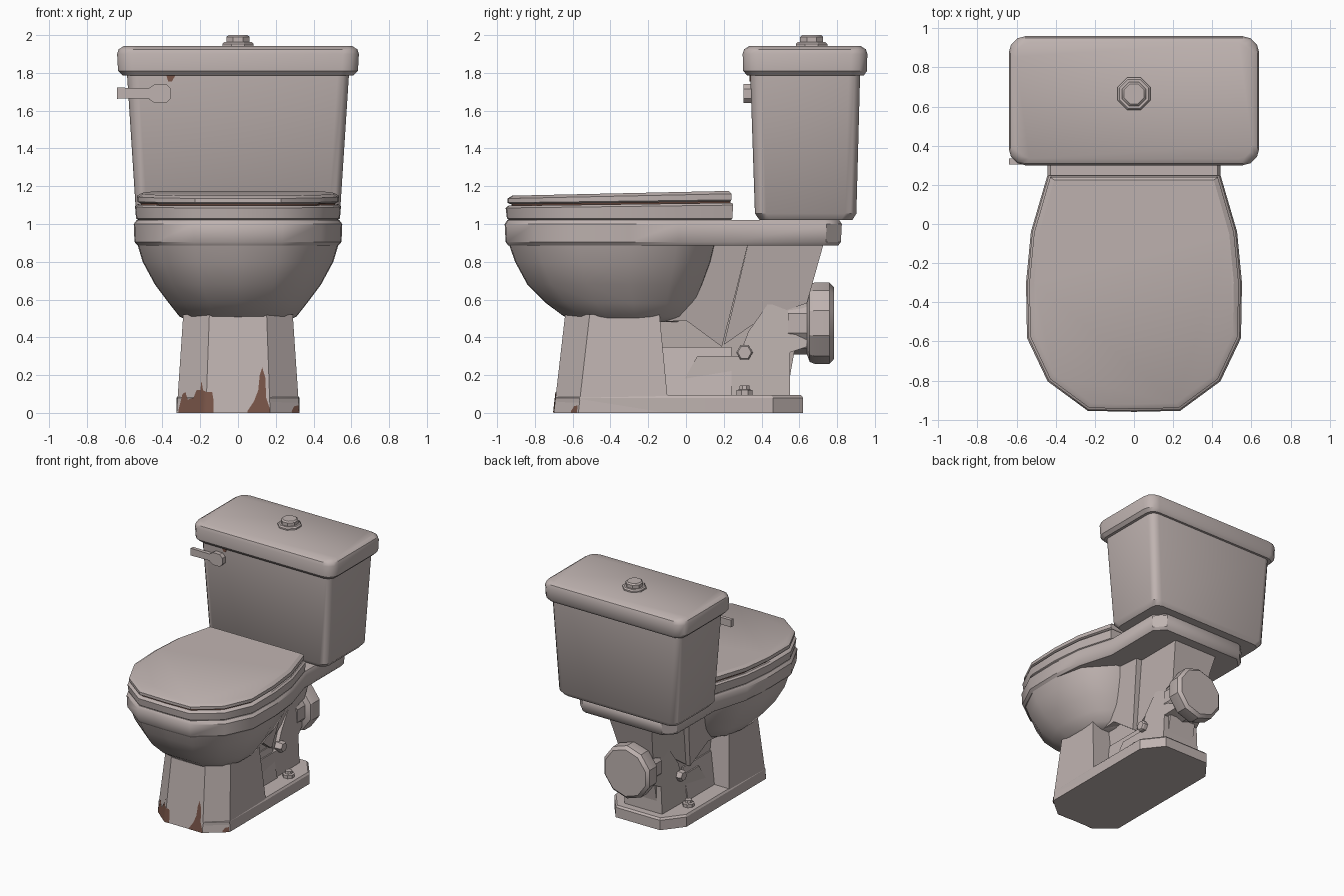
import bpy, bmesh, math
from mathutils import Matrix, Vector

if "Cube" in bpy.data.objects:
    bpy.data.objects.remove(bpy.data.objects["Cube"])


def material(name, rgb):
    m = bpy.data.materials.new(name)
    m.diffuse_color = (*rgb, 1)
    m.use_nodes = True
    m.node_tree.nodes["Principled BSDF"].inputs["Base Color"].default_value = m.diffuse_color
    return m


PORCELAIN = material("porcelain", (0.52, 0.45, 0.435))
RUST = material("rust_brown", (0.19, 0.09, 0.065))


def finish(name, bm, mat=PORCELAIN, angle=38):
    bmesh.ops.recalc_face_normals(bm, faces=bm.faces)
    me = bpy.data.meshes.new(name)
    bm.to_mesh(me)
    bm.free()
    me.materials.append(mat)
    ob = bpy.data.objects.new(name, me)
    bpy.context.collection.objects.link(ob)
    bpy.ops.object.select_all(action='DESELECT')
    ob.select_set(True)
    bpy.context.view_layer.objects.active = ob
    bpy.ops.object.shade_smooth_by_angle(angle=math.radians(angle))
    return ob


def loft(name, rings, mat=PORCELAIN, angle=38):
    bm = bmesh.new()
    vs = [[bm.verts.new(p) for p in r] for r in rings]
    n = len(rings[0])
    for a, b in zip(vs, vs[1:]):
        for i in range(n):
            j = (i + 1) % n
            bm.faces.new((a[i], a[j], b[j], b[i]))
    bm.faces.new(vs[0])
    bm.faces.new(vs[-1])
    return finish(name, bm, mat, angle)


def mirrored(half):
    """Close a right-hand half outline by mirroring it over x = 0."""
    return half + [(-x, y) for x, y in reversed(half) if x > 0]


def fit(outline, z, hw, y0, y1, tilt=0.0):
    """Scale an outline to a half width and a y range at height z."""
    mx = max(p[0] for p in outline)
    a, b = min(p[1] for p in outline), max(p[1] for p in outline)
    out = []
    for x, y in outline:
        t = (y - a) / (b - a)
        out.append((x / mx * hw, y0 + t * (y1 - y0), z + tilt * t))
    return out


def round_rect(hx, y0, y1, r, z):
    pts = []
    for cx, cy, a0 in ((hx - r, y1 - r, 0), (-hx + r, y1 - r, 90),
                       (-hx + r, y0 + r, 180), (hx - r, y0 + r, 270)):
        for k in range(4):
            a = math.radians(a0 + 30 * k)
            pts.append((cx + r * math.cos(a), cy + r * math.sin(a), z))
    return pts


def slab(name, prof):
    """Side profile of (y, z, half width) spanned across x."""
    return loft(name, [[(s * h, y, z) for y, z, h in prof] for s in (-1, 1)], angle=30)


def turned(name, centre, axis, prof, sides=8):
    """Stack of (radius, distance) rings along an axis."""
    rot = Vector((0, 0, 1)).rotation_difference(Vector(axis)).to_matrix().to_4x4()
    m = Matrix.Translation(centre) @ rot
    return loft(name, [[m @ Vector((r * math.cos((i + .5) * math.tau / sides),
                                    r * math.sin((i + .5) * math.tau / sides), d))
                        for i in range(sides)] for r, d in prof], angle=32)


# Tank and its lid
loft("tank", [round_rect(.51, .39, .88, .06, 1.02), round_rect(.54, .365, .902, .06, 1.055),
              round_rect(.588, .34, .922, .06, 1.80)])
loft("tank_lid", [round_rect(.61, .325, .94, .07, 1.785), round_rect(.635, .303, .958, .085, 1.81),
                  round_rect(.64, .30, .96, .085, 1.90), round_rect(.632, .308, .952, .085, 1.925),
                  round_rect(.605, .335, .925, .07, 1.942)])
turned("flush_button", (0, .665, 1.935), (0, 0, 1),
       [(.09, 0), (.09, .018), (.08, .028), (.066, .028), (.066, .055), (.055, .065)])

# Flush lever
loft("lever_hub", [[(-.47, y, 1.66), (-.44, y, 1.64), (-.38, y, 1.64), (-.355, y, 1.665),
                    (-.355, y, 1.715), (-.38, y, 1.74), (-.44, y, 1.74), (-.47, y, 1.72)]
                   for y in (.305, .37)])
loft("lever_arm", [[(x, .305, 1.69 - h), (x, .335, 1.69 - h), (x, .335, 1.695 + h), (x, .305, 1.695 + h)]
                   for x, h in ((-.64, .027), (-.45, .024))])

# Seat, lid and bowl rim share one egg-shaped outline
EGG = [(.0, -.955), (.235, -.95), (.44, -.80), (.545, -.58), (.55, -.30), (.525, -.04), (.44, .25)]
egg = mirrored(EGG)
loft("seat", [fit(egg, 1.015, .52, -.93, .235), fit(egg, 1.03, .54, -.948, .245),
              fit(egg, 1.085, .545, -.955, .25, .015), fit(egg, 1.097, .53, -.94, .245, .015)])
loft("seat_gap_stain", [fit(egg, z, .515, -.925, .235, .015) for z in (1.09, 1.115)], RUST)
loft("seat_lid", [fit(egg, 1.105, .52, -.93, .235, .015), fit(egg, 1.113, .535, -.945, .24, .015),
                  fit(egg, 1.135, .535, -.945, .24, .025), fit(egg, 1.15, .51, -.92, .225, .025)], angle=30)
rim = mirrored(EGG + [(.44, .74), (.36, .82)])
loft("bowl_rim", [fit(rim, .885, .53, -.94, .805), fit(rim, .905, .548, -.955, .82),
                  fit(rim, 1.0, .552, -.96, .825), fit(rim, 1.022, .535, -.945, .81)])

# Bowl underside
bowl = mirrored([(.0, -.94), (.23, -.935), (.42, -.79), (.53, -.57), (.535, -.3), (.48, -.05), (.30, .15), (.0, .17)])
loft("bowl", [fit(bowl, z, hw, a, b) for z, hw, a, b in
              ((.90, .535, -.94, .17), (.80, .505, -.905, .145), (.68, .44, -.84, .10),
               (.58, .365, -.74, .055), (.51, .31, -.645, .01), (.48, .24, -.55, -.04))], angle=50)

# Pedestal and foot
front = [(.17, -.70), (.325, -.57)]
loft("pedestal", [mirrored([(.17, -.70), (.325, -.57), (.325, -.10)]) and
                  [(x * k, y, z) for x, y in mirrored([(.17, f), (.325, f + .13), (.325, b)])]
                  for z, k, f, b in ((0, 1, -.70, -.09), (.52, .29 / .325, -.64, -.14))], angle=25)
foot = mirrored([(.17, -.69), (.32, -.565), (.325, -.10), (.325, .46), (.20, .62)])
loft("foot", [[(x, y, 0) for x, y in foot], [(x, y, .08) for x, y in foot],
              [(x * .97, y * .98, .095) for x, y in foot]], angle=30)

# Rear body: web, shelf, sloping leg, neck and trapway
slab("web", [(-.16, .08, .12), (-.16, .60, .14), (.05, .90, .2), (.70, .90, .18), (.62, .58, .12), (.53, .08, .12)])
slab("shelf", [(-.14, .08, .19), (-.14, .35, .14), (.24, .35, .14), (.24, .08, .19)])
slab("sloping_leg", [(-.14, .48, .20), (.0, .49, .20), (.19, .35, .17), (.33, .90, .25), (.10, .90, .27)])
slab("neck", [(.20, .36, .14), (.33, .90, .20), (.73, .90, .20), (.64, .58, .15), (.40, .50, .14)])
slab("trapway", [(-.06, .09, .18), (.06, .30, .16), (.28, .30, .16), (.33, .43, .16), (.45, .60, .15),
                 (.64, .615, .13), (.64, .35, .13), (.55, .32, .16), (.55, .09, .17)])
turned("outlet_pipe", (0, .54, .475), (0, 1, 0),
       [(.165, 0), (.165, .10), (.205, .115), (.215, .14), (.215, .22), (.19, .243)], 10)

# Bolts on each side
for s, side in ((1, "right"), (-1, "left")):
    turned("side_bolt_" + side, (s * .14, .31, .32), (s, 0, 0), [(.044, 0), (.044, .05), (.036, .06)], 6)
    turned("foot_bolt_" + side, (s * .24, .31, .085), (0, 0, 1),
           [(.045, 0), (.045, .035), (.03, .04), (.027, .06)], 8)


# Rust stains laid on the pedestal front, given as (x, height) skylines
def stain(name, skyline):
    bm = bmesh.new()

    def on_front(x, z):
        t = z / .52
        y = -.70 + .06 * t + max(0, abs(x) - .17) / .155 * .13
        out = .004 if abs(x) < .171 else .006
        return bm.verts.new((x * (1 - t * .108), y - out, z))
    low = [on_front(x, .001) for x, h in skyline]
    top = [on_front(x, h) for x, h in skyline]
    for i in range(len(low) - 1):
        bm.faces.new((low[i], low[i + 1], top[i + 1], top[i]))
    ob = finish(name, bm, RUST)
    return ob


stain("rust_stain_left", [(-.315, .02), (-.30, .10), (-.285, .11), (-.27, .07), (-.24, .08), (-.225, .12),
                          (-.205, .12), (-.20, .17), (-.19, .12), (-.17, .11), (-.14, .11), (-.13, .06), (-.165 + .05, .005)][:12])
stain("rust_stain_right", [(.05, .01), (.085, .06), (.11, .12), (.12, .20), (.135, .24), (.15, .19), (.152, .08), (.17, .02)])
stain("rust_stain_corner", [(.285, .01), (.30, .035), (.323, .04)])

# Small stain under the tank lid
loft("rust_stain_tank", [[(-.37, y, 1.755), (-.35, y, 1.755), (-.33, y, 1.79), (-.38, y, 1.79)] for y in (.336, .344)], RUST)
